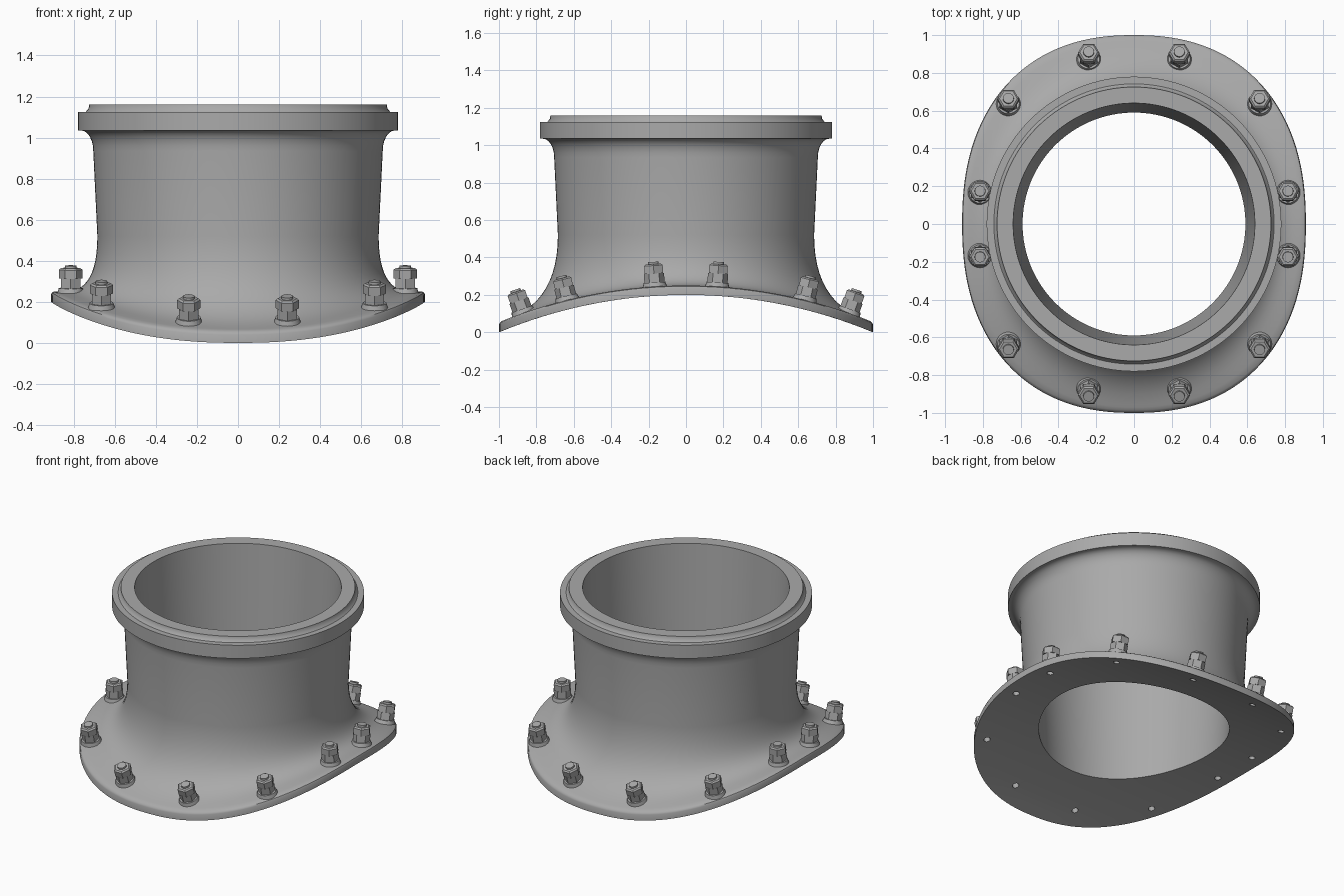
import bpy, bmesh, math
from mathutils import Matrix

cube = bpy.data.objects.get("Cube")
if cube:
    bpy.data.objects.remove(cube)

mat = bpy.data.materials.new("cast grey")
mat.use_nodes = True
GREY = (0.4, 0.4, 0.4, 1)
mat.diffuse_color = GREY
mat.node_tree.nodes["Principled BSDF"].inputs["Base Color"].default_value = GREY

SEG = 128
R_UNDER, R_TOP, AXIS_Z = 2.6, 2.65, -2.4   # saddle cylinder running along x


def saddle(y, radius):
    return math.sqrt(radius * radius - y * y) + AXIS_Z


def outline(a):
    # rounded-square flange outline in polar form
    n = 2.3
    return (abs(math.cos(a) / 0.91) ** n + abs(math.sin(a)) ** n) ** (-1 / n)


def section(a):
    """Closed radial section (radius, z) of the body at angle a."""
    s, edge = math.sin(a), outline(a)
    under = lambda r: (r, saddle(r * s, R_UNDER))
    top = lambda r: (r, saddle(r * s, R_TOP))
    # bore, joint lip and collar
    pts = [under(0.59), (0.64, 1.16), (0.725, 1.16), (0.728, 1.14), (0.742, 1.125),
           (0.78, 1.125), (0.78, 1.035)]
    # flare under the collar
    for i in range(7):
        t = math.radians(15 * i)
        pts.append((0.765 - 0.06 * math.sin(t), 0.935 + 0.1 * math.cos(t)))
    # neck, then a curve blending into the saddle flange
    foot = 0.84 + 0.1 * s * s
    r0, z0 = 0.685, 0.52
    r2, z2 = top(foot)
    slope = -foot * s * s / (z2 - AXIS_Z)
    zc = z2 + slope * (r0 - foot)
    for i in range(13):
        t = i / 12
        u = 1 - t
        pts.append((u * u * r0 + 2 * u * t * r0 + t * t * r2,
                    u * u * z0 + 2 * u * t * zc + t * t * z2))
    # flange top, rounded rim and underside
    rim = edge - 0.015
    pts += [top(foot + (rim - foot) * k / 3) for k in (1, 2, 3)]
    re, ze = top(edge)
    pts += [(edge - 0.004, ze - 0.004), (edge, ze - 0.014)]
    pts += [under(edge + (0.59 - edge) * k / 6) for k in range(6)]
    return pts


def to_object(bm, name):
    bmesh.ops.recalc_face_normals(bm, faces=bm.faces)
    me = bpy.data.meshes.new(name)
    bm.to_mesh(me)
    bm.free()
    me.materials.append(mat)
    ob = bpy.data.objects.new(name, me)
    bpy.context.collection.objects.link(ob)
    return ob


def activate(ob):
    bpy.ops.object.select_all(action="DESELECT")
    ob.select_set(True)
    bpy.context.view_layer.objects.active = ob


def cone(bm, sides, r1, r2, z1, z2, turn=0.0, base=Matrix()):
    place = base @ Matrix.Translation((0, 0, (z1 + z2) / 2)) @ Matrix.Rotation(turn, 4, "Z")
    bmesh.ops.create_cone(bm, cap_ends=True, segments=sides, radius1=r1, radius2=r2,
                          depth=z2 - z1, matrix=place)


# Body: neck, collar and saddle flange as one swept skin
bm = bmesh.new()
columns = []
for j in range(SEG):
    a = 2 * math.pi * j / SEG
    columns.append([bm.verts.new((r * math.cos(a), r * math.sin(a), z)) for r, z in section(a)])
for j, col in enumerate(columns):
    nxt = columns[(j + 1) % SEG]
    for i in range(len(col)):
        k = (i + 1) % len(col)
        bm.faces.new((col[i], nxt[i], nxt[k], col[k]))
body = to_object(bm, "saddle_outlet_body")

# Bolt positions, tilted square to the saddle
seats = []
for x, y in ((0.24, 0.87), (0.665, 0.635), (0.815, 0.167)):
    for sx in (-1, 1):
        for sy in (-1, 1):
            tilt = Matrix.Rotation(-math.asin(sy * y / R_TOP), 4, "X")
            seats.append(Matrix.Translation((sx * x, sy * y, saddle(y, R_TOP))) @ tilt)

# Stud holes in the underside
bm = bmesh.new()
for seat in seats:
    cone(bm, 20, 0.02, 0.02, -0.1, 0.008, base=seat)
drill = to_object(bm, "stud_hole_cutter")
drill.hide_render = True
activate(body)
cut = body.modifiers.new("stud_holes", "BOOLEAN")
cut.object = drill
cut.solver = "EXACT"
bpy.ops.object.modifier_apply(modifier=cut.name)
bpy.data.objects.remove(drill)
bpy.ops.object.shade_smooth_by_angle(angle=math.radians(35))

# Bolt: seat boss, two stacked nuts and a stud end
bm = bmesh.new()
cone(bm, 24, 0.068, 0.058, -0.01, 0.022)
cone(bm, 6, 0.054, 0.054, 0.022, 0.07)
cone(bm, 6, 0.057, 0.057, 0.07, 0.112, math.radians(30))
cone(bm, 6, 0.057, 0.047, 0.112, 0.12, math.radians(30))
cone(bm, 20, 0.03, 0.028, 0.1, 0.132)
bolt = to_object(bm, "bolt")
activate(bolt)
bpy.ops.object.shade_smooth_by_angle(angle=math.radians(25))
bolt.matrix_world = seats[0]
for i, seat in enumerate(seats[1:], 2):
    copy = bpy.data.objects.new("bolt_%d" % i, bolt.data)
    bpy.context.collection.objects.link(copy)
    copy.matrix_world = seat
